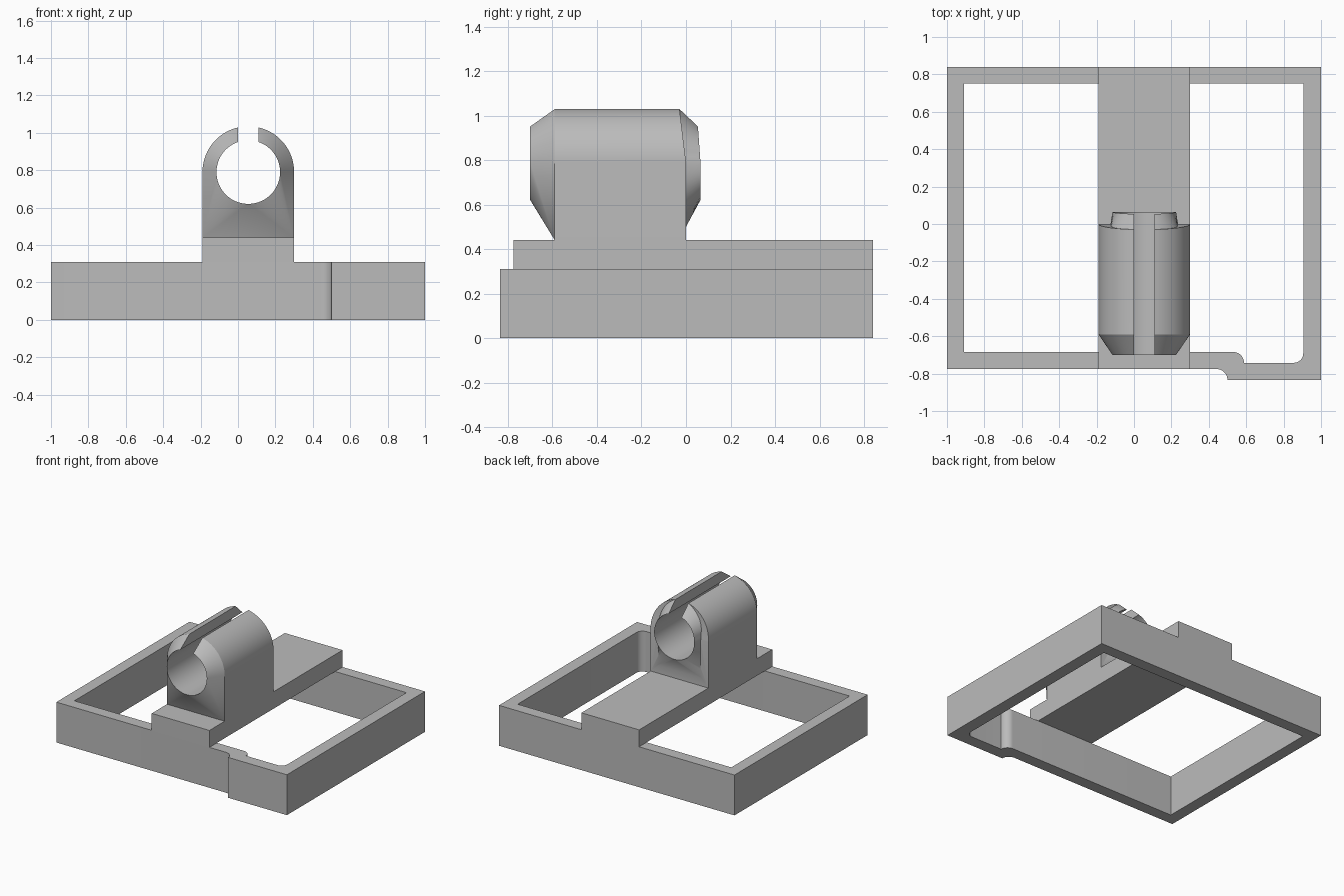
import bpy, bmesh
from math import sin, cos, asin, pi, radians

if "Cube" in bpy.data.objects:
    bpy.data.objects.remove(bpy.data.objects["Cube"], do_unlink=True)

grey = bpy.data.materials.new("neutral_grey")
grey.use_nodes = True
tone = (0.5, 0.5, 0.5, 1)
grey.diffuse_color = tone
grey.node_tree.nodes["Principled BSDF"].inputs["Base Color"].default_value = tone


def finish(obj):
    """Apply material and smooth only the curved surfaces."""
    obj.data.materials.clear()
    obj.data.materials.append(grey)
    bpy.ops.object.select_all(action='DESELECT')
    obj.select_set(True)
    bpy.context.view_layer.objects.active = obj
    bpy.ops.object.shade_smooth_by_angle(angle=radians(30))


def add_mesh(name, bm):
    bmesh.ops.remove_doubles(bm, verts=bm.verts, dist=1e-4)
    bmesh.ops.recalc_face_normals(bm, faces=bm.faces)
    mesh = bpy.data.meshes.new(name)
    bm.to_mesh(mesh)
    bm.free()
    obj = bpy.data.objects.new(name, mesh)
    bpy.context.collection.objects.link(obj)
    finish(obj)
    return obj


def arc(cx, cy, r, start, end, n=10):
    return [(cx + r * cos(radians(start + (end - start) * i / n)),
             cy + r * sin(radians(start + (end - start) * i / n))) for i in range(n + 1)]


# Rectangular frame with a stepped, rounded front corner
outer = [(-1, 0.84), (-1, -0.775)] + arc(0.44, -0.835, 0.06, 90, 0) + [(1, -0.835), (1, 0.84)]
inner = ([(-0.91, 0.75), (-0.91, -0.685)] + arc(0.53, -0.742, 0.058, 90, 0)
         + arc(0.855, -0.692, 0.05, 270, 360) + [(0.905, 0.75)])
height = 0.31
curve = bpy.data.curves.new("frame_outline", 'CURVE')
curve.dimensions = '2D'
curve.fill_mode = 'BOTH'
curve.extrude = height / 2
for outline in (outer, inner):
    spline = curve.splines.new('POLY')
    spline.points.add(len(outline) - 1)
    spline.use_cyclic_u = True
    for point, (x, y) in zip(spline.points, outline):
        point.co = (x, y, height / 2, 1)
outline_obj = bpy.data.objects.new("frame_outline", curve)
bpy.context.collection.objects.link(outline_obj)
bpy.context.view_layer.update()
bm = bmesh.new()
bm.from_mesh(outline_obj.to_mesh())
outline_obj.to_mesh_clear()
bpy.data.objects.remove(outline_obj, do_unlink=True)
add_mesh("frame", bm)

# Bridge plate across the frame
CX, HALF, TOP = 0.055, 0.245, 0.44
bm = bmesh.new()
bmesh.ops.create_cube(bm, size=1)
for v in bm.verts:
    v.co = (CX + v.co.x * 2 * HALF, 0.0325 + v.co.y * 1.615, (height + TOP) / 2 + v.co.z * (TOP - height))
add_mesh("bridge_plate", bm)

# Slotted clamp: five matching outlines skinned around its wall
CZ, HOLE, SLOT = 0.79, 0.17, 0.055
FRONT, FRONT_TIP, BACK_TIP = -0.59, -0.70, 0.065
STEPS = 20


def section(side, upper, t):
    """One slice of the wall, from the slot down to the hole bottom."""
    if upper:
        a_in = asin(SLOT / HOLE) * (1 - t) + pi / 2 * t
        a_out = asin(SLOT / HALF) * (1 - t) + pi / 2 * t
        ox, oz = HALF * sin(a_out), CZ + HALF * cos(a_out)
        back = -0.03 * cos(a_out)
    else:
        a_in = pi / 2 * (1 + t)
        ox, oz, back = HALF, TOP, 0
    hx, hz = HOLE * sin(a_in), CZ + HOLE * cos(a_in)
    if upper:
        # Collar base runs from the outer edge at the slot to the hole at the sides
        w = max(0, 1 - t * 1.2) 
        mx, mz = hx * 1.06 * (1 - w) + ox * w, CZ + (hz - CZ) * 1.06 * (1 - w) + (oz - CZ) * w
    else:
        mx, mz = HOLE * 1.06, hz - 0.12 * t
    tip = BACK_TIP - 0.012 * max(0, cos(a_in))
    ring = [(ox, FRONT, oz), (hx, FRONT_TIP, hz), (hx, tip, hz), (mx, back, mz), (ox, back, oz)]
    return [(CX + side * x, y, z) for x, y, z in ring]


def half(side):
    return ([section(side, True, i / STEPS) for i in range(STEPS + 1)]
            + [section(side, False, i / STEPS) for i in range(STEPS + 1)])


slices = half(1) + half(-1)[::-1]
bm = bmesh.new()
rows = [[bm.verts.new(p) for p in ring] for ring in slices]
for a, b in zip(rows, rows[1:]):
    for i in range(5):
        j = (i + 1) % 5
        bm.faces.new((a[i], a[j], b[j], b[i]))
bm.faces.new(rows[0])
bm.faces.new(rows[-1])
add_mesh("slotted_clamp", bm)
